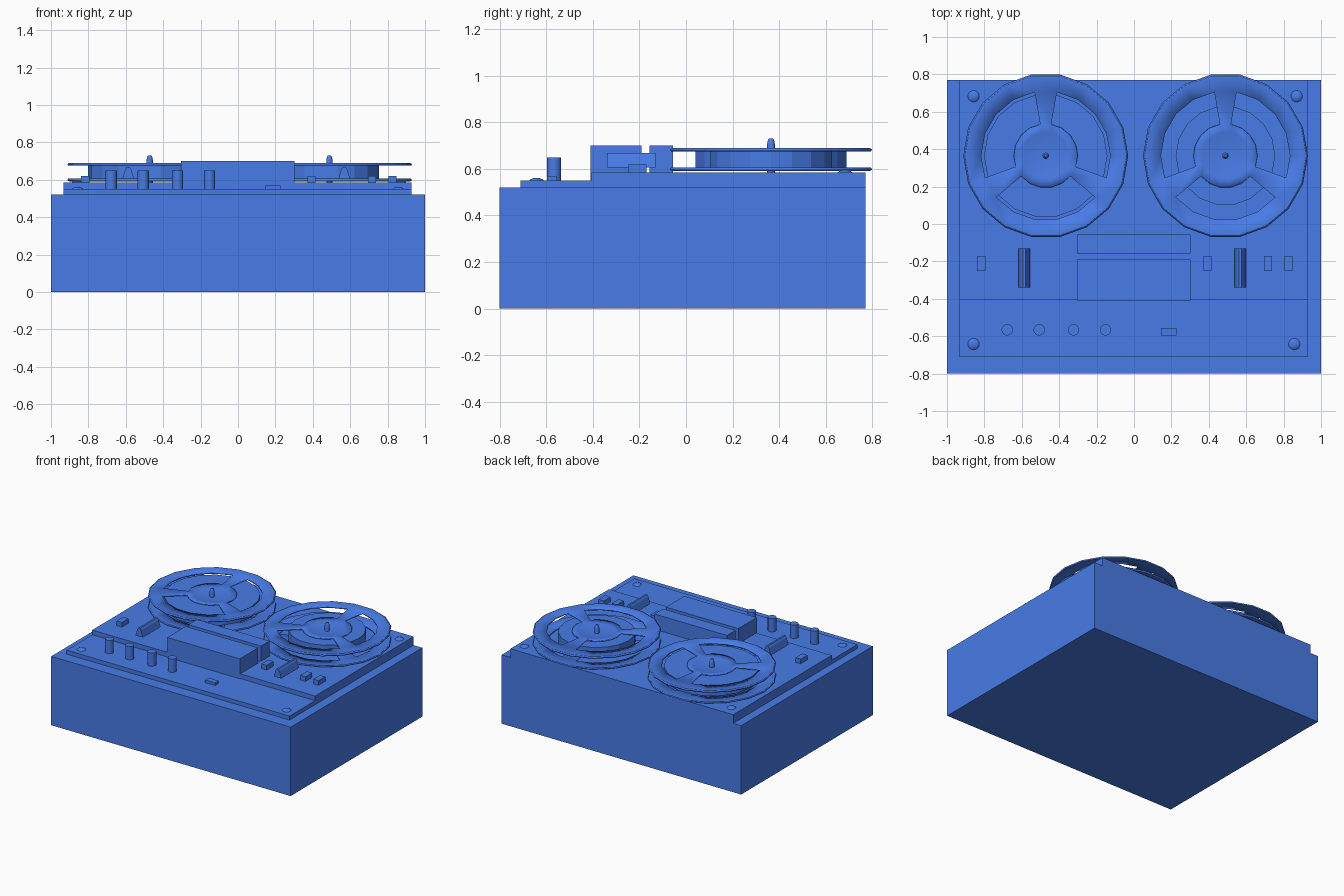
import bpy, bmesh
from math import cos, sin, pi

if "Cube" in bpy.data.objects:
    bpy.data.objects.remove(bpy.data.objects["Cube"])

blue = bpy.data.materials.new("blue_paint")
blue.diffuse_color = (0.065, 0.2, 0.8, 1)
blue.use_nodes = True
blue.node_tree.nodes["Principled BSDF"].inputs["Base Color"].default_value = blue.diffuse_color


def finish(name, bm, smooth=None):
    bmesh.ops.remove_doubles(bm, verts=bm.verts, dist=1e-5)
    bmesh.ops.recalc_face_normals(bm, faces=bm.faces)
    me = bpy.data.meshes.new(name)
    bm.to_mesh(me)
    bm.free()
    me.materials.append(blue)
    ob = bpy.data.objects.new(name, me)
    bpy.context.collection.objects.link(ob)
    if smooth:
        bpy.ops.object.select_all(action='DESELECT')
        ob.select_set(True)
        bpy.context.view_layer.objects.active = ob
        bpy.ops.object.shade_smooth_by_angle(angle=smooth)
    return ob


def prism(name, pts, axis, a, b):
    """Extrude a 2D outline along y or z from a to b."""
    bm = bmesh.new()
    place = (lambda p, t: (p[0], t, p[1])) if axis == 'y' else (lambda p, t: (p[0], p[1], t))
    lo = [bm.verts.new(place(p, a)) for p in pts]
    hi = [bm.verts.new(place(p, b)) for p in pts]
    bm.faces.new(lo)
    bm.faces.new(hi)
    for i in range(len(pts)):
        j = (i + 1) % len(pts)
        bm.faces.new((lo[i], lo[j], hi[j], hi[i]))
    return finish(name, bm)


def box(name, x0, x1, y0, y1, z0, z1):
    return prism(name, [(x0, y0), (x1, y0), (x1, y1), (x0, y1)], 'z', z0, z1)


def revolve(name, prof, n, loc, smooth=None, keep=lambda ring, seg: True):
    """Revolve (radius, z) points about z; keep() leaves out chosen faces."""
    bm = bmesh.new()
    P = lambda p, k: bm.verts.new((p[0] * cos(2 * pi * k / n), p[0] * sin(2 * pi * k / n), p[1]))
    for r in range(len(prof) - 1):
        a, b = prof[r], prof[r + 1]
        for k in range(n):
            if not keep(r, k):
                continue
            f = [P(a, k)] + ([P(a, k + 1)] if a[0] > 0 else [])
            f += ([P(b, k + 1)] if b[0] > 0 else []) + [P(b, k)]
            bm.faces.new(f)
    ob = finish(name, bm, smooth)
    ob.location = loc
    return ob


# Cabinet and stepped deck plates
box("cabinet", -1, 1, -0.8, 0.77, 0, 0.52)
box("front_panel", -0.934, 0.928, -0.71, -0.405, 0.52, 0.55)
box("deck_plate", -0.934, 0.928, -0.405, 0.77, 0.52, 0.585)

# Head housing in two blocks with the tape slot between
box("head_cover_front", -0.304, 0.302, -0.41, -0.19, 0.55, 0.70)
box("head_cover_back", -0.304, 0.302, -0.157, -0.055, 0.585, 0.70)

# Rounded tape guides
for x in (-0.587, 0.568):
    half = [(0.031, 0.605), (0.016, 0.655), (0.007, 0.669)]
    pts = [(x + u, z) for u, z in half] + [(x - u, z) for u, z in reversed(half)]
    prism("tape_guide", pts, 'y', -0.34, -0.13)

# Push buttons and slide switch
for x in (-0.817, 0.393, 0.717, 0.826):
    box("button", x - 0.022, x + 0.022, -0.25, -0.17, 0.58, 0.62)
box("slide_switch", 0.144, 0.226, -0.597, -0.555, 0.54, 0.57)

# Control knobs
for x in (-0.678, -0.507, -0.323, -0.152):
    revolve("knob", [(0, 0), (0.03, 0), (0.03, 0.1), (0, 0.1)], 24, (x, -0.566, 0.55), 0.6)

# Domed corner screws
for x, y, z in ((-0.858, 0.683, 0.585), (0.87, 0.683, 0.585),
                (-0.858, -0.642, 0.55), (0.857, -0.642, 0.55)):
    revolve("screw", [(0, 0), (0.031, 0), (0.025, 0.006), (0.014, 0.01), (0, 0.012)],
            16, (x, y, z), 0.8)

# Reels: two flanges with three windows, wound tape and spindle
flange = [(0, -0.02), (0.04, -0.019), (0.08, -0.0155), (0.125, -0.0088), (0.17, 0),
          (0.345, 0), (0.432, 0), (0.441, -0.005)]


def spoke_only(ring, seg):
    return ring != 4 or seg % 6 == 4


for x, tape_r in ((-0.472, 0.33), (0.489, 0.266)):
    for name, z, side in (("reel_top_flange", 0.689, 1), ("reel_bottom_flange", 0.592, -1)):
        prof = [(r, side * h) for r, h in flange]
        ob = revolve(name, prof, 18, (x, 0.365, z), 0.13, spoke_only)
        # make the outer face point away from the tape so thickness grows inward
        me = ob.data
        if sum(p.normal.z * p.area for p in me.polygons) * side < 0:
            me.flip_normals()
        mod = ob.modifiers.new("thickness", 'SOLIDIFY')
        mod.thickness = 0.01
        mod.offset = -1
    revolve("wound_tape", [(0.168, 0.6), (tape_r, 0.6), (tape_r, 0.68), (0.168, 0.68), (0.168, 0.6)],
            18, (x, 0.365, 0))
    revolve("spindle", [(0, 0.585), (0.017, 0.585), (0.017, 0.705), (0.013, 0.724),
                        (0.008, 0.73), (0, 0.73)], 12, (x, 0.365, 0), 0.6)
